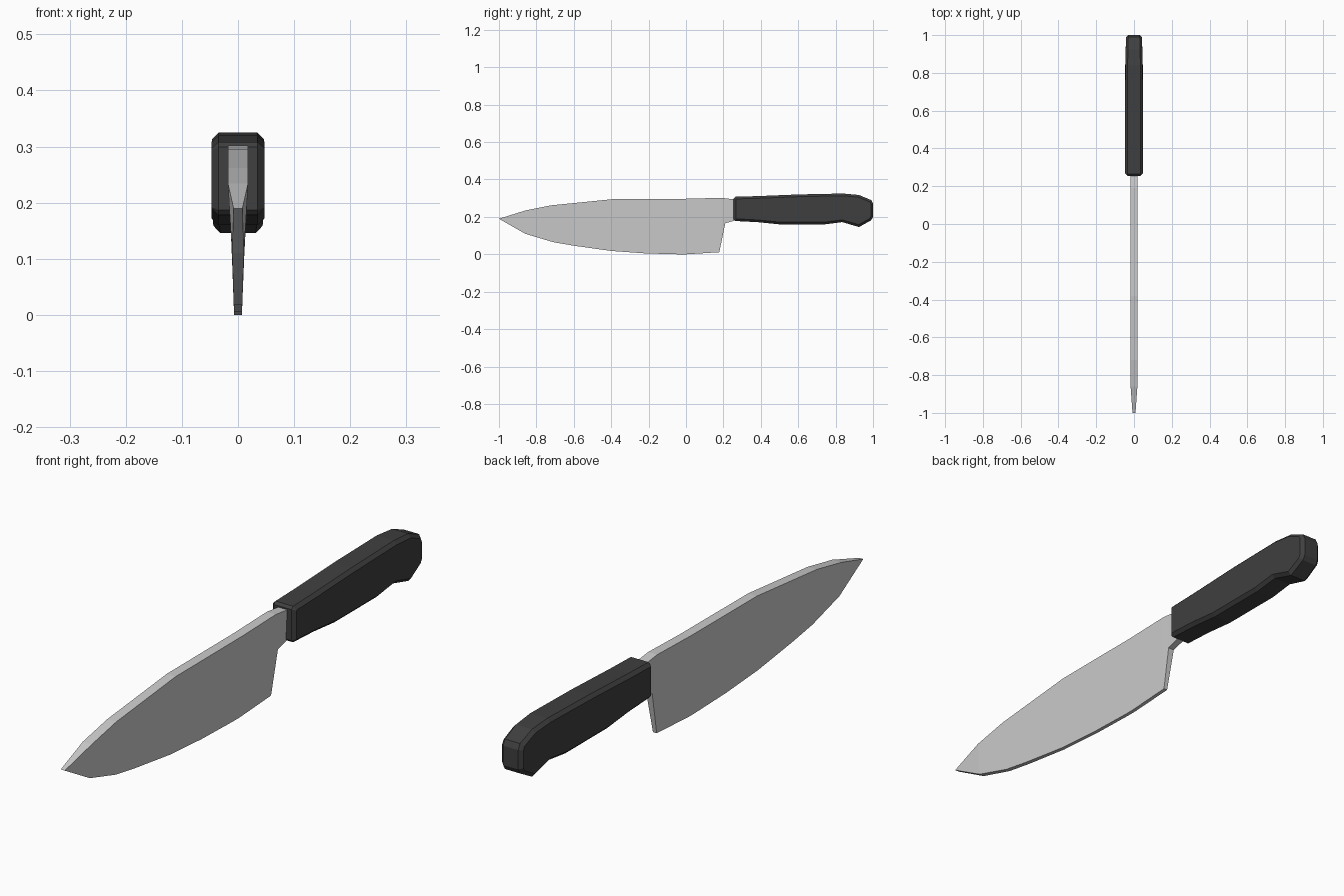
import bpy
import bmesh

if "Cube" in bpy.data.objects:
    bpy.data.objects.remove(bpy.data.objects["Cube"])


def finish(bm, name, color=None):
    bmesh.ops.recalc_face_normals(bm, faces=bm.faces)
    mesh = bpy.data.meshes.new(name)
    bm.to_mesh(mesh)
    bm.free()
    obj = bpy.data.objects.new(name, mesh)
    bpy.context.collection.objects.link(obj)
    if color:
        mat = bpy.data.materials.new(name + "_material")
        mat.diffuse_color = color
        mat.use_nodes = True
        mat.node_tree.nodes["Principled BSDF"].inputs["Base Color"].default_value = mat.diffuse_color
        mesh.materials.append(mat)
    return obj


def lerp_profile(points, y):
    for (y0, z0), (y1, z1) in zip(points, points[1:]):
        if y0 <= y <= y1:
            return z0 + (z1 - z0) * (y - y0) / (y1 - y0)
    return points[-1][1]


# Blade: wedge-shaped sections lofted from the tip to the tang
spine = [(-1, 0.19), (-0.86, 0.234), (-0.72, 0.262), (-0.38, 0.296),
         (0.0, 0.297), (0.19, 0.302), (0.28, 0.291)]
edge = [(-1, 0.19), (-0.86, 0.112), (-0.71, 0.067), (-0.6, 0.048), (-0.4, 0.02),
        (-0.22, 0.007), (-0.04, 0.002), (0.0, 0.002), (0.178, 0.013),
        (0.21, 0.168), (0.28, 0.188)]
edge = [(y, z - 0.002) if y > -1 else (y, z) for y, z in edge]
stations = sorted({p[0] for p in spine + edge} - {-1})

bm = bmesh.new()
tip = [bm.verts.new((x, -1, 0.19)) for x in (-0.008, 0.008)]
sections = []
for y in stations:
    zt, zb = lerp_profile(spine, y), lerp_profile(edge, y)
    wb = 0.007 + 0.032 * zb
    sections.append([bm.verts.new(c) for c in
                     ((-0.018, y, zt), (0.018, y, zt), (wb, y, zb), (-wb, y, zb))])
first = sections[0]
bm.faces.new((tip[0], tip[1], first[1], first[0]))
bm.faces.new((tip[1], tip[0], first[3], first[2]))
bm.faces.new((tip[1], first[2], first[1]))
bm.faces.new((tip[0], first[0], first[3]))
for a, b in zip(sections, sections[1:]):
    for i in range(4):
        j = (i + 1) % 4
        bm.faces.new((a[i], a[j], b[j], b[i]))
bm.faces.new(sections[-1])
finish(bm, "blade")

# Handle: side outline extruded across x, slightly narrower at the butt
outline = [(0.255, 0.187), (0.264, 0.178), (0.38, 0.172), (0.5, 0.16), (0.74, 0.16),
           (0.835, 0.172), (0.925, 0.146), (0.99, 0.182), (1.0, 0.2), (1.0, 0.27),
           (0.99, 0.29), (0.925, 0.317), (0.84, 0.325), (0.6, 0.32),
           (0.38, 0.311), (0.264, 0.308), (0.255, 0.299)]
bm = bmesh.new()
sides = []
for s in (-1, 1):
    ring = []
    for y, z in outline:
        half = 0.047 - 0.005 * max(0, (y - 0.8) / 0.2)
        ring.append(bm.verts.new((s * half, y, z)))
    sides.append(ring)
left, right = sides
caps = [bm.faces.new(left), bm.faces.new(right)]
for i in range(len(outline)):
    j = (i + 1) % len(outline)
    bm.faces.new((left[i], left[j], right[j], right[i]))
bmesh.ops.recalc_face_normals(bm, faces=bm.faces)
# Chamfer around both side panels
rim = list({e for f in caps for e in f.edges})
bmesh.ops.bevel(bm, geom=rim, offset=0.012, segments=1, profile=0.5,
                affect='EDGES', clamp_overlap=False)
finish(bm, "handle", (0.05, 0.05, 0.05, 1))
